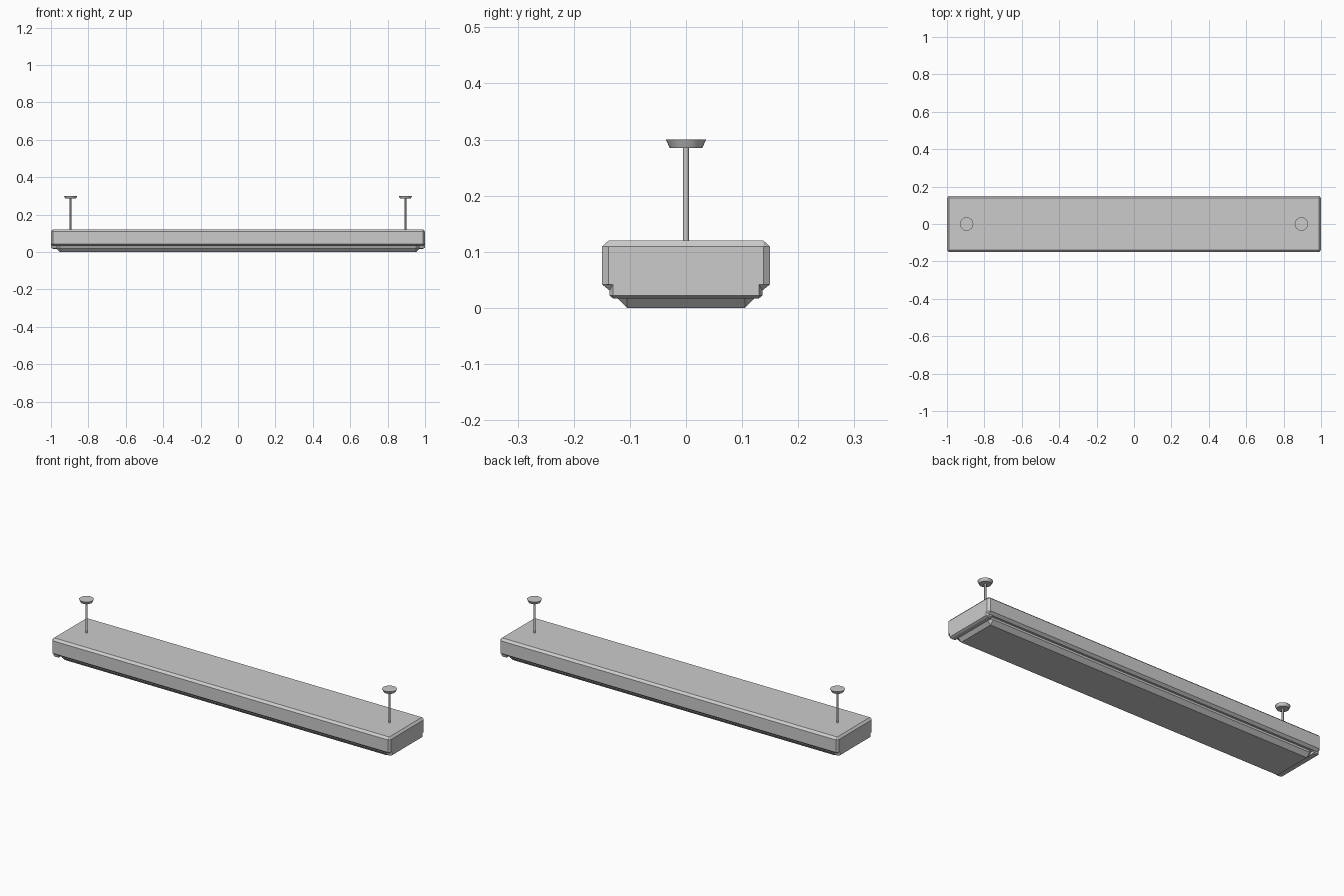
import bpy, bmesh, math
from mathutils import Matrix

if "Cube" in bpy.data.objects:
    bpy.data.objects.remove(bpy.data.objects["Cube"])


def finish(name, bm, smooth=None):
    bmesh.ops.recalc_face_normals(bm, faces=bm.faces)
    me = bpy.data.meshes.new(name)
    bm.to_mesh(me)
    bm.free()
    ob = bpy.data.objects.new(name, me)
    bpy.context.collection.objects.link(ob)
    if smooth:
        bpy.context.view_layer.objects.active = ob
        ob.select_set(True)
        bpy.ops.object.shade_smooth_by_angle(angle=math.radians(smooth))
        ob.select_set(False)
    return ob


def loft(name, rings):
    # rings: list of (x, half profile of (y, z)), mirrored across y
    bm = bmesh.new()
    loops = []
    for x, prof in rings:
        full = prof + [(-y, z) for y, z in reversed(prof)]
        loops.append([bm.verts.new((x, y, z)) for y, z in full])
    n = len(loops[0])
    for a, b in zip(loops, loops[1:]):
        for i in range(n):
            bm.faces.new((a[i], a[(i + 1) % n], b[(i + 1) % n], b[i]))
    bm.faces.new(loops[0])
    bm.faces.new(loops[-1])
    return finish(name, bm)


# housing with chamfered edges and end caps that hang slightly lower
end = [(0.138, 0.109), (0.138, 0.042), (0.130, 0.042), (0.130, 0.022)]
end = [(0.138, 0.109), (0.138, 0.109), (0.138, 0.042), (0.130, 0.042), (0.130, 0.022), (0.130, 0.022)]
cap = [(0.138, 0.12), (0.15, 0.109), (0.15, 0.042), (0.136, 0.031), (0.136, 0.022), (0.130, 0.017)]
mid = cap[:4] + [(0.131, 0.031), (0.126, 0.031)]
half = [(1.0, end), (0.99, cap), (0.968, cap), (0.968, mid)]
housing = loft("housing", half + [(-x, p) for x, p in reversed(half)])
bm = bmesh.new()
bm.from_mesh(housing.data)
bmesh.ops.remove_doubles(bm, verts=bm.verts, dist=1e-5)
bm.to_mesh(housing.data)
bm.free()

# diffuser panel below
bm = bmesh.new()
bmesh.ops.create_cube(bm, size=1, matrix=Matrix.Translation((0, 0, 0.03)) @ Matrix.Diagonal((1.944, 0.25, 0.06, 1)))
bmesh.ops.bevel(bm, geom=bm.edges[:], offset=0.02, segments=1, affect='EDGES')
finish("diffuser", bm)


# hanging rods and ceiling cups
def cone(name, x, z0, z1, r0, r1, n):
    bm = bmesh.new()
    bmesh.ops.create_cone(bm, cap_ends=True, segments=n, radius1=r0, radius2=r1, depth=z1 - z0,
                          matrix=Matrix.Translation((x, 0, (z0 + z1) / 2)))
    finish(name, bm, 35)


for side, x in (("left", -0.895), ("right", 0.895)):
    cone("rod_" + side, x, 0.10, 0.29, 0.005, 0.005, 12)
    cone("ceiling_cup_" + side, x, 0.285, 0.30, 0.029, 0.036, 16)
